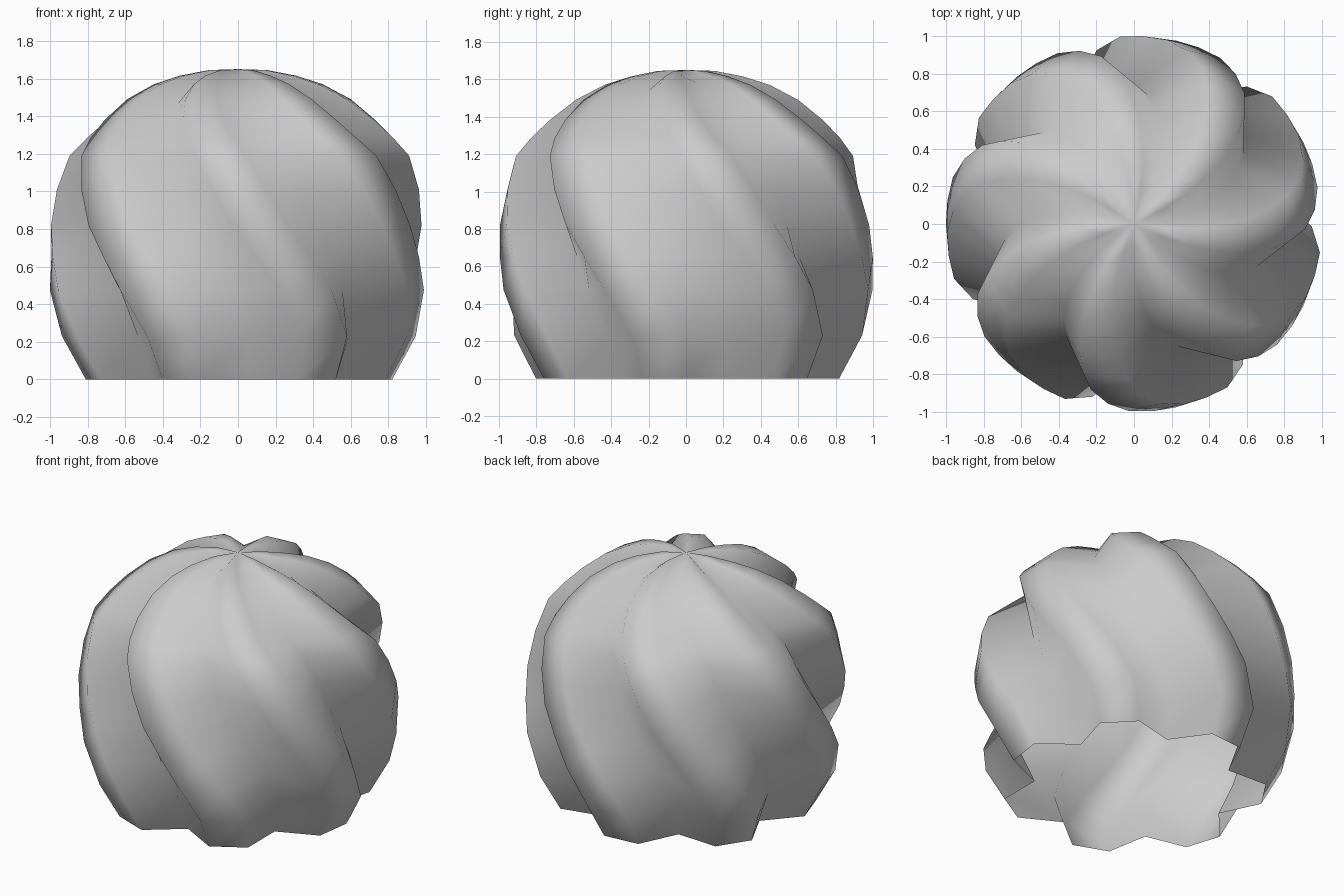
import bpy, bmesh
from math import cos, sin, radians, pi

if "Cube" in bpy.data.objects:
    bpy.data.objects.remove(bpy.data.objects["Cube"])

LOBES = 7
VALLEY = 0.76  # groove radius relative to the ridge radius

# Rings: height, ridge radius, ridge start angle in degrees, groove drop
RINGS = [
    (0.00, 0.82, 86.5, 0), (0.23, 0.945, 85.0, 0), (0.475, 1.00, 77.0, 0),
    (0.65, 1.00, 70.0, 0), (0.82, 0.995, 62.7, 0), (1.01, 0.965, 56.0, 0),
    (1.19, 0.91, 49.7, 0), (1.285, 0.83, 45.0, 0.01), (1.38, 0.735, 41.0, 0.02),
    (1.49, 0.60, 36.5, 0.025), (1.57, 0.45, 33.0, 0.03),
    (1.615, 0.31, 30.0, 0.03), (1.645, 0.155, 27.0, 0.03),
]

bm = bmesh.new()


def lobed_ring(z, r, start, drop):
    """Three points per lobe: groove, ridge, ridge."""
    step = 2 * pi / (LOBES * 3)
    ring = []
    for i in range(LOBES * 3):
        a = radians(start) + (i - 1) * step
        groove = i % 3 == 0
        rad = r * VALLEY if groove else r
        ring.append(bm.verts.new((rad * cos(a), rad * sin(a),
                                  z - drop if groove else z)))
    return ring


# Twisted wall, open at the bottom
rings = [lobed_ring(*r) for r in RINGS]
n = LOBES * 3
for low, high in zip(rings, rings[1:]):
    for i in range(n):
        j = (i + 1) % n
        bm.faces.new((low[i], low[j], high[j], high[i]))

# Closed top
pole = bm.verts.new((0, 0, 1.65))
for i in range(n):
    bm.faces.new((rings[-1][i], rings[-1][(i + 1) % n], pole))

for f in bm.faces:
    f.smooth = True

mesh = bpy.data.meshes.new("twisted_dome")
bm.to_mesh(mesh)
bm.free()
dome = bpy.data.objects.new("twisted_dome", mesh)
bpy.context.collection.objects.link(dome)
